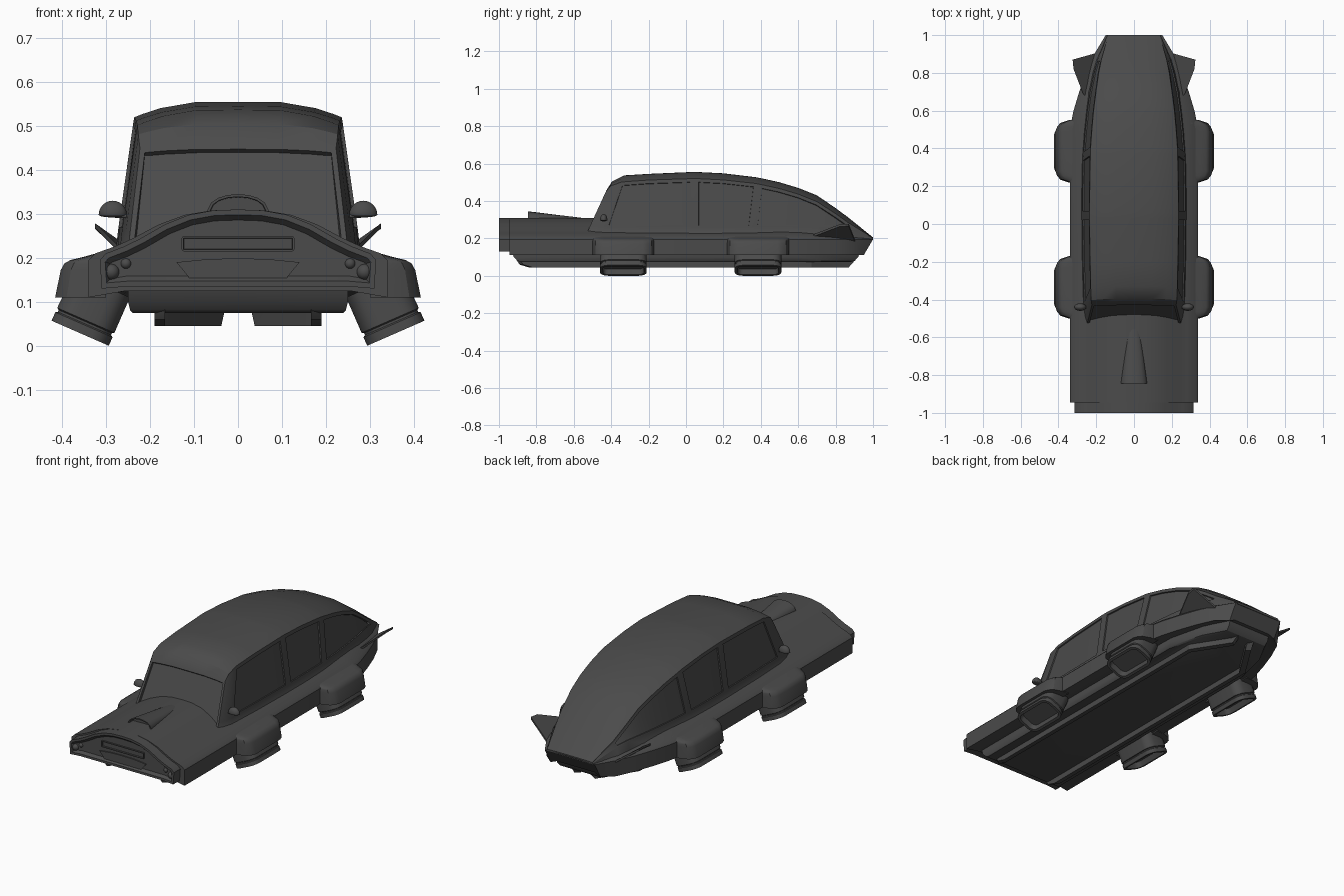
import bpy, bmesh, math
from mathutils import Vector

old = bpy.data.objects.get("Cube")
if old:
    bpy.data.objects.remove(old, do_unlink=True)

paint = bpy.data.materials.new("charcoal_grey")
paint.use_nodes = True
grey = (0.07, 0.07, 0.07, 1)
paint.diffuse_color = grey
paint.node_tree.nodes["Principled BSDF"].inputs["Base Color"].default_value = grey


def finish(bm, name, angle=32):
    bmesh.ops.recalc_face_normals(bm, faces=bm.faces)
    mesh = bpy.data.meshes.new(name)
    bm.to_mesh(mesh)
    bm.free()
    obj = bpy.data.objects.new(name, mesh)
    bpy.context.collection.objects.link(obj)
    mesh.materials.append(paint)
    bpy.ops.object.select_all(action='DESELECT')
    obj.select_set(True)
    bpy.context.view_layer.objects.active = obj
    bpy.ops.object.shade_smooth_by_angle(angle=math.radians(angle))


def loft(rings):
    """Skin closed rings of points; returns bmesh, face rows and both caps."""
    bm = bmesh.new()
    vs = [[bm.verts.new(p) for p in r] for r in rings]
    n = len(vs[0])
    rows = [[bm.faces.new((a[i], a[(i + 1) % n], b[(i + 1) % n], b[i])) for i in range(n)]
            for a, b in zip(vs, vs[1:])]
    caps = [bm.faces.new(vs[0]), bm.faces.new(vs[-1])]
    bm.normal_update()
    bmesh.ops.recalc_face_normals(bm, faces=bm.faces)
    bm.normal_update()
    return bm, rows, caps


def both(half):
    """Half ring starting on the centre line, completed by mirroring."""
    return half + [Vector((-p[0], p[1], p[2])) for p in reversed(half) if abs(p[0]) > 1e-5]


def sink(bm, faces, rim, lip, depth):
    """Flat rim around the faces, then push them inwards."""
    bmesh.ops.inset_region(bm, faces=faces, thickness=rim, use_even_offset=True)
    bm.normal_update()
    bmesh.ops.inset_region(bm, faces=faces, thickness=lip, depth=-depth)


def rounded(hw, hh, r, seg=4):
    pts = []
    for k, (sx, sy) in enumerate([(1, 1), (-1, 1), (-1, -1), (1, -1)]):
        for i in range(seg + 1):
            a = (k + i / seg) * math.pi / 2
            pts.append((sx * (hw - r) + r * math.cos(a), sy * (hh - r) + r * math.sin(a)))
    return pts


# Hull with arched bonnet, tapering to a chamfered tail
arch = [(0, .31), (.06, .308), (.12, .298), (.18, .276), (.24, .244), (.28, .226), (.325, .21), (.34, .195)]


def hull_ring(y, w, s, slant=0):
    half = [Vector((x * w / .34, y, .195 + (z - .195) * s)) for x, z in arch]
    half += [Vector((w, y - slant, .11)), Vector((w * .75, y - slant, .125)), Vector((0, y - slant, .125))]
    return both(half)


hull = [(-.945, .34, 1), (-.5, .34, 1), (.5, .34, 1), (.6, .32, 1), (.7, .29, .9),
        (.8, .255, .7), (.9, .21, .4), (1, .15, .05, .05)]
finish(loft([hull_ring(*s) for s in hull])[0], "hull")

# Nose lip with a sunken front panel
nose_half = [(x * .925, z) for x, z in arch] + [(.31, .13), (.25, .135), (0, .135)]
bm, rows, caps = loft([both([Vector((x, y, z)) for x, z in nose_half]) for y in (-1, -.93)])
sink(bm, [caps[0]], .012, .012, .015)
finish(bm, "nose")

# Grille bar and number plate panel
bm, rows, caps = loft([[(x, y, z + .232) for x, z in rounded(.128, .017, .004)] for y in (-.993, -.95)])
sink(bm, [caps[0]], .004, .001, .008)
finish(bm, "grille")
plate = both([Vector(p) for p in ((0, 0, .199), (.07, 0, .197), (.14, 0, .19), (.105, 0, .147), (0, 0, .147))])
finish(loft([[p + Vector((0, y, 0)) for p in plate] for y in (-.991, -.95)])[0], "front_plate")

# Cabin: y, roof height, roof edge height, roof half width, belt height, belt half width, slant
cabin = [(-.425, .458, .45, .222, .262, .245, .46), (-.395, .505, .483, .226, .262, .255, .36),
         (-.33, .537, .505, .228, .262, .264, .34), (-.2, .545, .515, .231, .262, .27, .08),
         (.03, .555, .523, .235, .262, .273, 0), (.06, .555, .523, .235, .262, .273, 0),
         (.2, .548, .516, .233, .262, .273, .05), (.375, .527, .497, .23, .262, .27, .12),
         (.405, .521, .491, .229, .262, .268, .12), (.5, .5, .47, .222, .262, .26, .05),
         (.6, .47, .44, .213, .262, .248, 0), (.7, .43, .4, .2, .262, .234, 0),
         (.8, .362, .335, .186, .26, .213, 0), (.87, .31, .285, .172, .25, .193, 0),
         (1, .205, .203, .135, .198, .138, 0)]


def cabin_ring(y, top, edge, wr, zb, wb, slant):
    d = top - edge
    base = .215 if y < .8 else .192
    half = [(0, top), (wr * .42, top - d * .03), (wr * .75, top - d * .45), (wr * .93, edge + d * .12),
            (wr + .001, edge - d * .1), (wr + (wb - wr) * .08, edge - min(.014, d)), (wb, zb),
            (wb + .085 * (zb - base), min(base + .01, zb)), (wb + .25 * (zb - base), base), (0, base)]
    return both([Vector((x, y - (top - z) * slant, z)) for x, z in half])


rings = [cabin_ring(*s) for s in cabin]
bm, rows, caps = loft(rings)
for a, b in ((2, 4), (5, 7), (8, 13)):
    for col in (5, len(rings[0]) - 6):
        sink(bm, [rows[r][col] for r in range(a, b)], .008, .001, .007)
sink(bm, [caps[0]], .012, .003, .012)
finish(bm, "cabin")

# Bonnet scoop, a wedge open at the front
scoop = []
for y, w, top in ((-.845, .07, .345), (-.7, .052, .327), (-.54, .03, .308)):
    half = [Vector((w * math.sin(a), y, .295 + (top - .295) * math.cos(a) ** .7))
            for a in (0, .35, .7, 1.05, 1.4)] + [Vector((w, y, .285)), Vector((0, y, .285))]
    scoop.append(both(half))
bm, rows, caps = loft(scoop)
sink(bm, [caps[0]], .006, .001, .03)
finish(bm, "bonnet_scoop")

# Underbody tray: plan outline narrowing downwards
plan = [(0, -.93), (.25, -.93), (.25, .6), (.2, .8), (.13, .93), (0, .93)]
tray = [both([Vector((x * k, y * k2, z)) for x, y in plan])
        for k, k2, z in ((1, 1, .13), (1, .99, .1), (.98, .97, .08), (.96, .95, .075))]
finish(loft(tray)[0], "underbody_tray")

thruster_down = Vector((.4, 0, -.915)).normalized()
thruster_side = Vector((.915, 0, .4)).normalized()
pod = [(0, .217), (.2, .21), (.45, .202), (.7, .195), (.82, .187), (.89, .172), (1, .11), (0, .11)]

for side, word in ((1, "left"), (-1, "right")):
    # Skid rail, turning inwards at the tail
    path = [(.178, -.9, .09), (.178, -.88, .06), (.178, -.83, .045), (.178, .66, .045),
            (.05, .86, .045), (.04, .9, .09)]
    rail = [[(side * (x + dx), y + dy, zz) for dx, dy, zz in
             ((-.012, -.01, z), (.012, .01, z), (.012, .01, .12), (-.012, -.01, .12))] for x, y, z in path]
    finish(loft(rail)[0], f"{word}_skid_rail")

    # Headlights
    for name, x, z, r in (("outer", .288, .168, .018), ("inner", .255, .187, .012)):
        bm = bmesh.new()
        bmesh.ops.create_uvsphere(bm, u_segments=20, v_segments=12, radius=r)
        bmesh.ops.translate(bm, verts=bm.verts, vec=(side * x, -.982, z))
        finish(bm, f"{word}_{name}_headlight", 60)

    # Wheel pods and angled hollow thrusters
    for place, cy in (("front", -.335), ("rear", .385)):
        spans = [(-.165, .045), (-.15, .09), (-.13, .107), (-.105, .116),
                 (.105, .116), (.13, .107), (.15, .09), (.165, .045)]
        finish(loft([[(side * (.3 + f * w), cy + dy, z) for f, z in pod] for dy, w in spans])[0],
               f"{word}_{place}_pod")
        centre = Vector((.359, cy, .0285))
        levels = [(-.12, 0), (-.032, 0), (-.029, -.005), (-.024, -.005), (-.021, 0), (0, 0),
                  (0, -.015), (-.03, -.02)]
        thruster = []
        for depth, grow in levels:
            ring = []
            for u, v in rounded(.071 + grow, .125 + grow, .045 + grow):
                p = centre + thruster_side * u + thruster_down * depth + Vector((0, v, 0))
                ring.append((side * p.x, p.y, min(p.z, .16)))
            thruster.append(ring)
        finish(loft(thruster)[0], f"{word}_{place}_thruster")

    # Door mirror: stalk and flat-bottomed dome housing
    bm = bmesh.new()
    bmesh.ops.create_uvsphere(bm, u_segments=20, v_segments=12, radius=1)
    for v in bm.verts:
        c = v.co
        v.co = Vector((side * (.285 + .032 * c.x), -.44 + .02 * c.y, .298 + (.032 if c.z > 0 else .006) * c.z))
    finish(bm, f"{word}_mirror", 50)
    stalk = [[(side * x, -.44 + y, .295 + z) for y, z in rounded(.01, .004, .003)] for x in (.22, .28)]
    finish(loft(stalk)[0], f"{word}_mirror_stalk")

    # Tail fin blade sloping up and outwards
    fin = [(.24, .66, .205), (.27, .69, .225), (.32, .82, .275), (.325, .87, .278), (.2, .905, .19)]
    finish(loft([[(side * x, y, z + dz) for x, y, z in fin] for dz in (-.012, 0)])[0], f"{word}_tail_fin")
